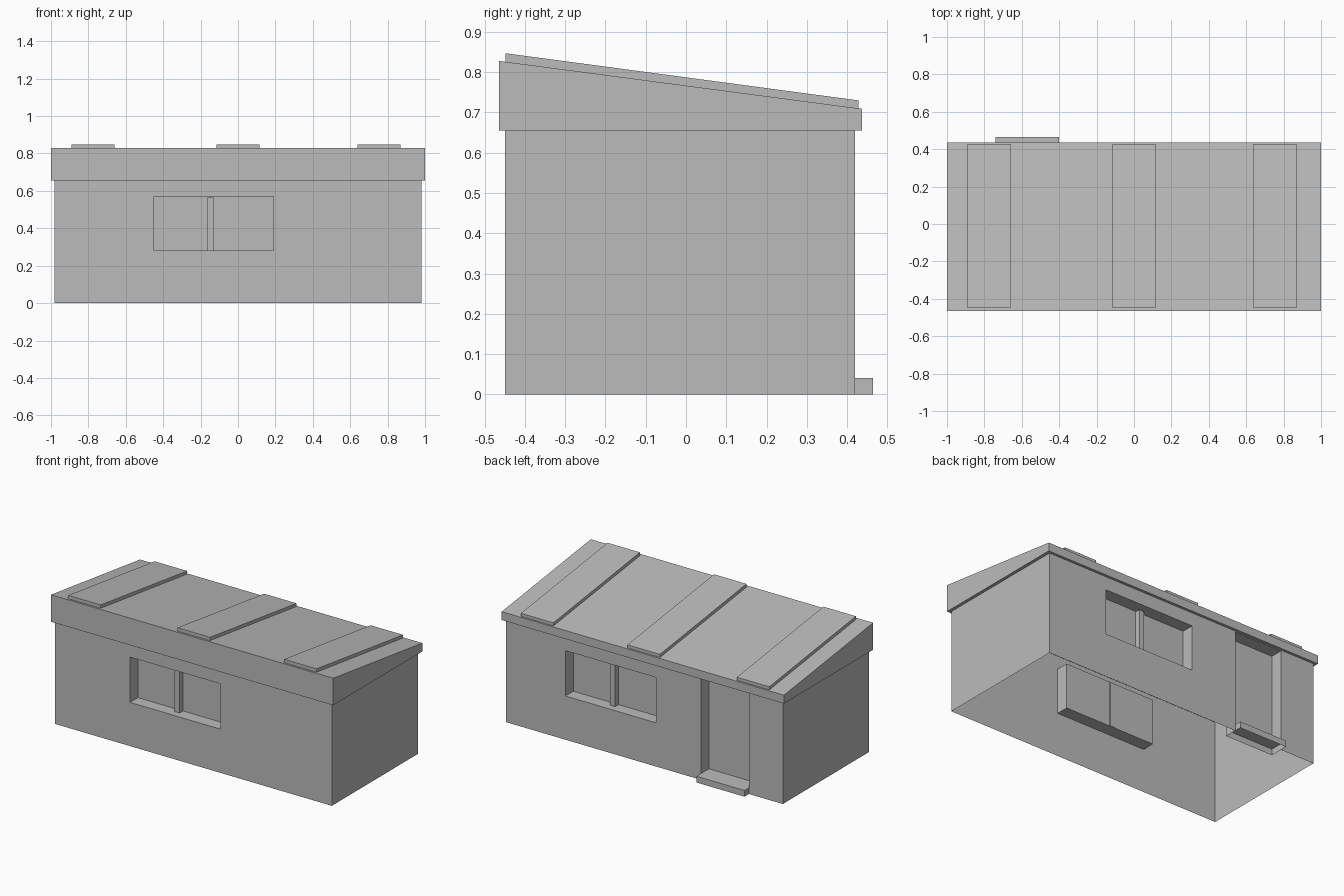
import bpy
import bmesh

cube = bpy.data.objects.get("Cube")
if cube:
    bpy.data.objects.remove(cube, do_unlink=True)

# One plain grey for the whole building
GREY = (0.5, 0.5, 0.5, 1)
grey = bpy.data.materials.new("plain_grey")
grey.use_nodes = True
grey.diffuse_color = GREY
grey.node_tree.nodes["Principled BSDF"].inputs["Base Color"].default_value = GREY

# Main measures
HALF_W, FRONT, BACK, EAVES = 0.98, -0.45, 0.42, 0.655
DEPTH = 0.08
SILL, HEAD = 0.28, 0.57
STEP_H = 0.04


def finish(name, bm):
    mesh = bpy.data.meshes.new(name)
    bm.to_mesh(mesh)
    bm.free()
    mesh.materials.append(grey)
    obj = bpy.data.objects.new(name, mesh)
    bpy.context.collection.objects.link(obj)
    return obj


def quad(bm, points):
    return bm.faces.new([bm.verts.new(p) for p in points])


def box(name, x, y, z, open_bottom=False):
    """Box between pairs of limits; z limits may be (bottom, top at front, top at back)."""
    bm = bmesh.new()
    bmesh.ops.create_cube(bm, size=1)
    for v in bm.verts:
        back = v.co.y > 0
        top = (z[2] if back else z[1]) if len(z) == 3 else z[1]
        low = z[0] if not isinstance(z[0], tuple) else z[0][back]
        v.co = (x[v.co.x > 0], y[back], top if v.co.z > 0 else low)
    if open_bottom:
        bm.normal_update()
        under = [f for f in bm.faces if f.normal.z < -0.9]
        bmesh.ops.delete(bm, geom=under, context="FACES")
    return finish(name, bm)


def long_wall(name, y, turn, openings):
    """Thin wall facing -y (turn=1) or +y (turn=-1) with recessed openings.
    Openings are (x0, x1, z0, z1, open_below) in the wall's own left-to-right order."""
    bm = bmesh.new()

    def place(x, d, z):
        return (turn * x, y + turn * d, z)

    def panel(x0, x1, z0, z1, d=0):
        if z1 - z0 > 1e-5:
            quad(bm, [place(x0, d, z0), place(x1, d, z0),
                      place(x1, d, z1), place(x0, d, z1)])

    edge = -HALF_W
    for x0, x1, z0, z1, open_below in openings:
        panel(edge, x0, 0, EAVES)
        panel(x0, x1, z1, EAVES)
        if not open_below:
            panel(x0, x1, 0, z0)
        # Recess: back panel and four reveals
        panel(x0, x1, z0, z1, DEPTH)
        rim = [(x0, z0), (x1, z0), (x1, z1), (x0, z1)]
        for (ax, az), (bx, bz) in zip(rim, rim[1:] + rim[:1]):
            quad(bm, [place(ax, 0, az), place(bx, 0, bz),
                      place(bx, DEPTH, bz), place(ax, DEPTH, az)])
        edge = x1
    panel(edge, HALF_W, 0, EAVES)
    bmesh.ops.remove_doubles(bm, verts=bm.verts, dist=1e-5)
    return finish(name, bm)


# Front and back walls with recessed windows and door
long_wall("front_wall", FRONT, 1, [(-0.45, 0.19, SILL, HEAD, False)])
long_wall("back_wall", BACK, -1, [(-0.56, 0.08, SILL, HEAD, False),
                                  (0.40, 0.74, STEP_H, 0.65, True)])

# End walls
for name, side in (("left_wall", 1), ("right_wall", -1)):
    bm = bmesh.new()
    x = side * HALF_W
    ends = (FRONT, BACK) if side > 0 else (BACK, FRONT)
    quad(bm, [(x, ends[0], 0), (x, ends[1], 0), (x, ends[1], EAVES), (x, ends[0], EAVES)])
    finish(name, bm)

# Window mullions standing on the recessed panels
MULLION = 0.035
box("front_mullion", (-0.165, -0.13),
    (FRONT + DEPTH - MULLION, FRONT + DEPTH + 0.005), (SILL, HEAD - 0.005))
box("back_mullion", (0.24, 0.275),
    (BACK - DEPTH - 0.005, BACK - DEPTH + MULLION), (SILL, HEAD - 0.005))

# Door step running into the door recess
box("door_step", (-0.74, -0.40), (BACK - DEPTH, 0.465), (0, STEP_H), open_bottom=True)

# Wedge roof with a deep front fascia
box("roof", (-1, 1), (-0.465, 0.437), (EAVES, 0.828, 0.709))

# Raised roof strips following the slope
for name, centre in (("right", -0.775), ("middle", 0), ("left", 0.755)):
    box("roof_strip_" + name, (centre - 0.115, centre + 0.115), (-0.448, 0.428),
        ((0.82, 0.705), 0.847, 0.73))
